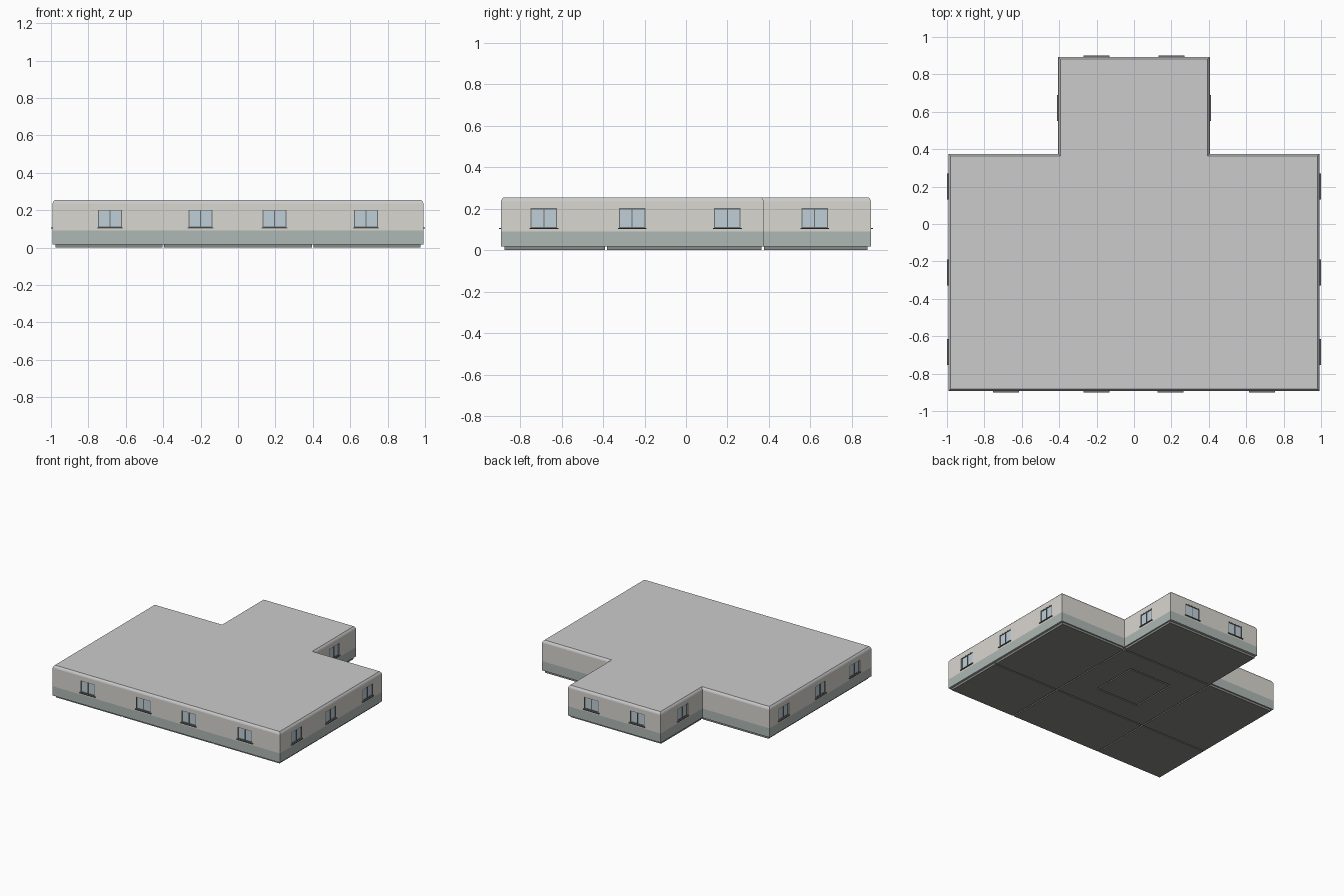
import bpy, bmesh
from mathutils import Matrix, Vector
from math import pi

if "Cube" in bpy.data.objects:
    bpy.data.objects.remove(bpy.data.objects["Cube"])

X, SX = 0.992, 0.405            # half width of body and of rear wing
Y0, YM, Y1 = -0.893, 0.375, 0.893


def mat(name, r, g, b):
    m = bpy.data.materials.new(name)
    m.diffuse_color = (r, g, b, 1)
    m.use_nodes = True
    m.node_tree.nodes["Principled BSDF"].inputs["Base Color"].default_value = m.diffuse_color
    return m


CREAM = mat("cream", 0.70, 0.68, 0.63)
GREEN = mat("green", 0.42, 0.48, 0.46)
ROOF = mat("roof_grey", 0.71, 0.70, 0.68)
GLASS = mat("glass", 0.52, 0.62, 0.68)
DARK = mat("dark_frame", 0.16, 0.17, 0.17)
SLAB = mat("slab", 0.25, 0.25, 0.24)


def finish(name, bm, m=None):
    bmesh.ops.recalc_face_normals(bm, faces=bm.faces)
    me = bpy.data.meshes.new(name)
    bm.to_mesh(me)
    bm.free()
    ob = bpy.data.objects.new(name, me)
    bpy.context.collection.objects.link(ob)
    if m:
        me.materials.append(m)
    return ob


def outline(i):
    half = [(X - i, Y0 + i), (X - i, YM - i), (SX - i, YM - i), (SX - i, Y1 - i)]
    return half + [(-x, y) for x, y in reversed(half)]


# T-shaped solid through a list of (inset, height) levels
def loft(name, levels, m):
    bm = bmesh.new()
    rings = [[bm.verts.new((x, y, z)) for x, y in outline(i)] for i, z in levels]
    for a, b in zip(rings, rings[1:]):
        for k in range(len(a)):
            n = (k + 1) % len(a)
            bm.faces.new((a[k], a[n], b[n], b[k]))
    bm.faces.new(rings[0])
    bm.faces.new(rings[-1])
    return finish(name, bm, m)


def add_box(bm, lo, hi, frame=Matrix()):
    lo, hi = Vector(lo), Vector(hi)
    size = Matrix.Diagonal((*(hi - lo), 1))
    bmesh.ops.create_cube(bm, size=1, matrix=frame @ Matrix.Translation((lo + hi) / 2) @ size)


base = loft("base_wall", [(0, 0.017), (0, 0.09)], GREEN)
wall = loft("upper_wall", [(0, 0.09), (0, 0.235)], CREAM)
loft("roof_cap", [(0, 0.235), (0.003, 0.243), (0.012, 0.255)], ROOF)

# Window positions: (x, y, rotation about z)
spots = [(x, Y0, 0) for x in (-0.685, -0.2, 0.195, 0.685)]
spots += [(x, Y1, pi) for x in (-0.2, 0.2)]
for s in (1, -1):
    spots += [(s * X, y, s * pi / 2) for y in (-0.685, -0.26, 0.2)]
    spots.append((s * SX, 0.62, s * pi / 2))

cut, glass, frames, sills = [bmesh.new() for _ in range(4)]
W, B, T, F = 0.064, 0.107, 0.202, 0.005   # half width, bottom, top, frame bar
for x, y, a in spots:
    f = Matrix.Translation((x, y, 0)) @ Matrix.Rotation(a, 4, 'Z')
    add_box(cut, (-W, -0.05, B), (W, 0.01, T), f)
    add_box(glass, (-W, 0.006, B), (W, 0.0105, T), f)
    for bar in (-W, W - F, -F / 2):
        add_box(frames, (bar, 0.001, B), (bar + F, 0.008, T), f)
    for z in (B, T - F):
        add_box(frames, (-W, 0.001, z), (W, 0.008, z + F), f)
    add_box(sills, (-W - 0.005, -0.008, B - 0.006), (W + 0.005, 0.006, B), f)

# Recess the windows into the wall
cutter = finish("window_cutter", cut)
cutter.hide_render = True
cutter.hide_viewport = True
mod = wall.modifiers.new("window_openings", 'BOOLEAN')
mod.object = cutter
mod.operation = 'DIFFERENCE'
mod.solver = 'EXACT'
finish("window_glass", glass, GLASS)
finish("window_frames", frames, DARK)
finish("window_sills", sills, DARK)

# Floor slabs below, with narrow joints between them
slabs = bmesh.new()
xs, ys, g = (-0.98, -0.4, 0.4, 0.98), (-0.88, -0.385, 0.37, 0.88), 0.005
for i in range(3):
    for j in range(3):
        if (i, j) == (1, 1) or (j == 2 and i != 1):
            continue
        add_box(slabs, (xs[i] + g, ys[j] + g, 0), (xs[i + 1] - g, ys[j + 1] - g, 0.017))
# Central slab ring and core panel
q = 0.19
L, R, D, U = -0.4 + g, 0.4 - g, ys[1] + g, ys[2] - g
for lo, hi in (((L, D), (R, -q)), ((L, q), (R, U)), ((L, -q), (-q, q)), ((q, -q), (R, q)),
               ((-q + 2 * g, -q + 2 * g), (q - 2 * g, q - 2 * g))):
    add_box(slabs, (*lo, 0), (*hi, 0.017))
finish("floor_slabs", slabs, SLAB)
